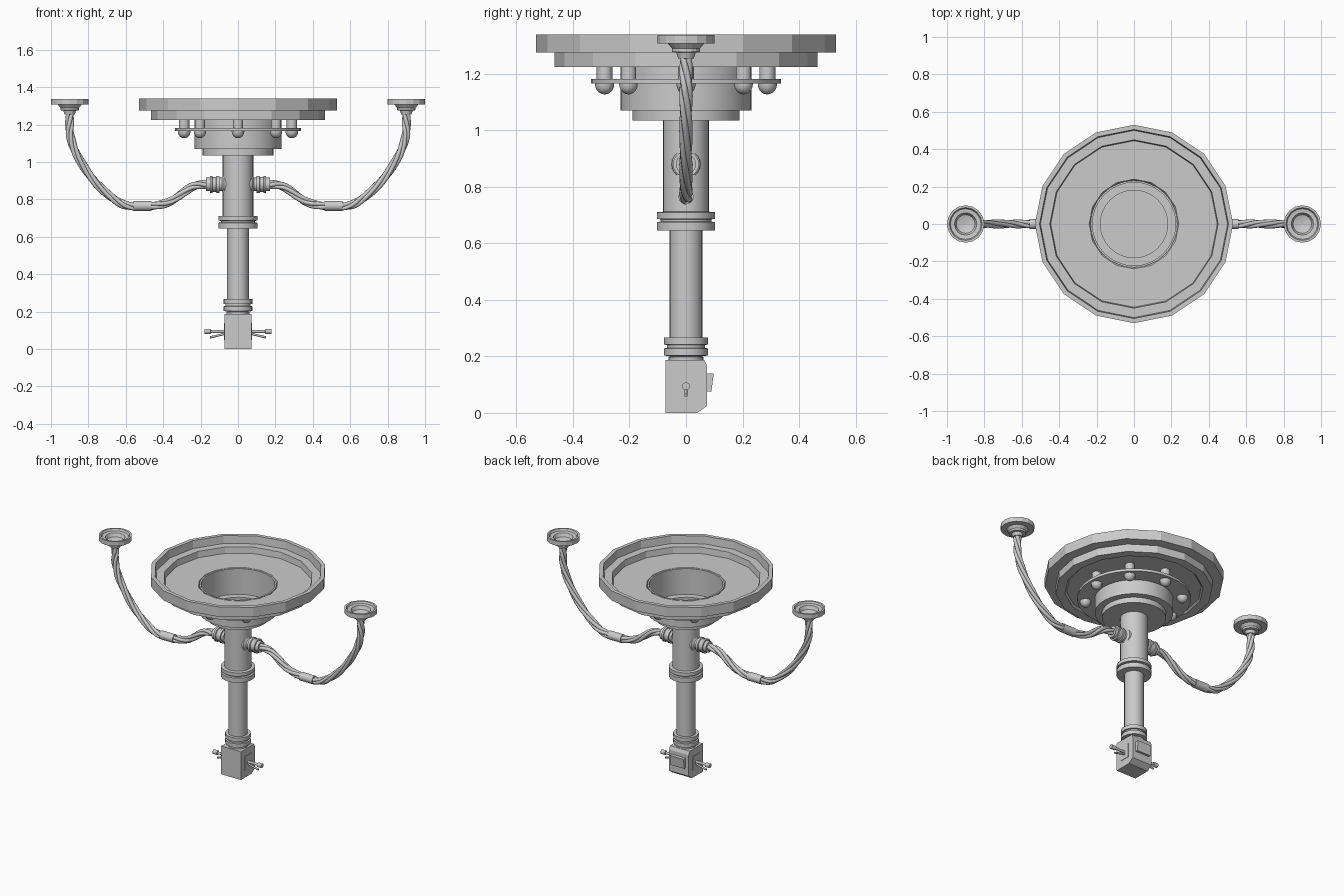
import bpy, bmesh, math
from mathutils import Vector, Matrix

if "Cube" in bpy.data.objects:
    bpy.data.objects.remove(bpy.data.objects["Cube"])


def finish(name, bm, smooth=True):
    bmesh.ops.recalc_face_normals(bm, faces=bm.faces)
    me = bpy.data.meshes.new(name)
    bm.to_mesh(me)
    bm.free()
    ob = bpy.data.objects.new(name, me)
    bpy.context.collection.objects.link(ob)
    if smooth:
        bpy.ops.object.select_all(action='DESELECT')
        ob.select_set(True)
        bpy.context.view_layer.objects.active = ob
        bpy.ops.object.shade_smooth_by_angle(angle=math.radians(31))
    return ob


def lathe(name, profile, seg=24, closed=False, smooth=True, matrix=None):
    """Revolve (radius, height) points about z; radius 0 closes on the axis."""
    bm = bmesh.new()
    rings = []
    for r, z in profile:
        if r == 0:
            rings.append([bm.verts.new((0, 0, z))] * seg)
        else:
            rings.append([bm.verts.new((r * math.cos(2 * math.pi * i / seg),
                                        r * math.sin(2 * math.pi * i / seg), z)) for i in range(seg)])
    pairs = list(zip(rings, rings[1:]))
    if closed:
        pairs.append((rings[-1], rings[0]))
    for a, b in pairs:
        for i in range(seg):
            j = (i + 1) % seg
            quad = list(dict.fromkeys((a[i], a[j], b[j], b[i])))
            if len(quad) > 2:
                bm.faces.new(quad)
    if matrix:
        bm.transform(matrix)
    return finish(name, bm, smooth)


def prism(name, outline, x0, x1):
    """Extrude a (y, z) outline along x."""
    bm = bmesh.new()
    a = [bm.verts.new((x0, y, z)) for y, z in outline]
    b = [bm.verts.new((x1, y, z)) for y, z in outline]
    bm.faces.new(a)
    bm.faces.new(b)
    for i in range(len(a)):
        j = (i + 1) % len(a)
        bm.faces.new((a[i], a[j], b[j], b[i]))
    return finish(name, bm, False)


def tube(name, points, radius):
    cu = bpy.data.curves.new(name, 'CURVE')
    cu.dimensions = '3D'
    cu.bevel_depth = radius
    cu.bevel_resolution = 2
    cu.use_fill_caps = True
    sp = cu.splines.new('POLY')
    sp.points.add(len(points) - 1)
    for p, co in zip(sp.points, points):
        p.co = (*co, 1)
    ob = bpy.data.objects.new(name, cu)
    bpy.context.collection.objects.link(ob)
    bpy.ops.object.select_all(action='DESELECT')
    ob.select_set(True)
    bpy.context.view_layer.objects.active = ob
    bpy.ops.object.convert(target='MESH')
    bpy.ops.object.shade_smooth_by_angle(angle=math.radians(50))
    return ob


# Stepped sixteen-sided basin
lathe("basin_rim", [(.23, 1.235), (.40, 1.235), (.41, 1.225), (.465, 1.225), (.465, 1.275), (.53, 1.275),
                    (.53, 1.34), (.505, 1.34), (.50, 1.29), (.45, 1.29), (.445, 1.25), (.24, 1.25)],
      16, closed=True, smooth=False)
# Round well under the basin
lathe("basin_well", [(0, 1.035), (.19, 1.035), (.19, 1.07), (.232, 1.07), (.232, 1.25), (.222, 1.25),
                     (.222, 1.08), (.18, 1.08), (.18, 1.045), (0, 1.045)], 32)
# Bolt ring and its eight dome-ended bolts
lathe("bolt_ring", [(.225, 1.165), (.337, 1.165), (.337, 1.182), (.225, 1.182)], 32, closed=True)
dome = [(.034 * math.sin(t * math.pi / 10), 1.163 - .036 * math.cos(t * math.pi / 10)) for t in range(6)]
for k in range(8):
    m = Matrix.Rotation(k * math.pi / 4, 4, 'Z') @ Matrix.Translation((.288, 0, 0))
    lathe("bolt", dome + [(.034, 1.17), (.028, 1.17), (.028, 1.236), (0, 1.236)], 12, matrix=m)

# Column with two double flanges
lathe("column", [(0, .18), (.062, .18), (.062, .197), (.055, .2), (.077, .203), (.077, .228), (.068, .23),
                 (.068, .24), (.077, .242), (.077, .267), (.058, .267), (.058, .645), (.103, .645),
                 (.103, .675), (.09, .677), (.09, .685), (.103, .687), (.103, .71), (.082, .712),
                 (.082, 1.05), (0, 1.05)], 24)

# Base block with chamfered back edge and slanted plate behind
prism("base_block", [(-.073, 0), (.04, 0), (.075, .025), (.075, .165), (.065, .187), (-.073, .187)], -.072, .072)
prism("back_plate", [(.07, .075), (.09, .075), (.098, .14), (.07, .14)], -.05, .05)

# Twisted arm path, in x and z
path = [Vector(p) for p in ((.12, .88), (.18, .88), (.25, .865), (.36, .79), (.46, .765), (.58, .765), (.66, .80),
                            (.77, .90), (.86, 1.035), (.897, 1.14), (.90, 1.22), (.90, 1.28))]


def on_path(u):
    """Catmull-Rom point on the arm path, u from 0 to 1."""
    s = u * (len(path) - 1)
    i = min(int(s), len(path) - 2)
    t = s - i
    p0, p1, p2, p3 = (path[max(0, min(len(path) - 1, i + k))] for k in (-1, 0, 1, 2))
    return .5 * (2 * p1 + (p2 - p0) * t + (2 * p0 - 5 * p1 + 4 * p2 - p3) * t * t
                 + (3 * p1 - p0 - 3 * p2 + p3) * t ** 3)


STEPS, STRANDS, TURNS = 60, 4, 2.5
for side in (1, -1):
    along = Matrix.Rotation(side * math.pi / 2, 4, 'Y')
    # Arm strands wound about the path
    for k in range(STRANDS):
        pts = []
        for n in range(STEPS + 1):
            u = n / STEPS
            c = on_path(u)
            d = (on_path(min(1, u + .005)) - on_path(max(0, u - .005))).normalized()
            a = 2 * math.pi * (k / STRANDS + TURNS * u)
            o = .0125 * math.cos(a)
            pts.append((side * (c.x - d.y * o), .0125 * math.sin(a), c.y + d.x * o))
        tube("arm_strand", pts, .0115)
    # Arm socket on the column and sleeve at the lowest point
    lathe("arm_socket", [(0, .06), (.052, .06), (.05, .075), (.036, .085), (.036, .1), (.046, .1), (.046, .115),
                         (.04, .118), (.04, .135), (.046, .138), (.046, .15), (.036, .15), (.036, .17), (0, .17)],
          20, matrix=Matrix.Translation((0, 0, .88)) @ along)
    lathe("arm_sleeve", [(0, .463), (.027, .463), (.027, .56), (0, .56)], 16,
          matrix=Matrix.Translation((0, 0, .765)) @ along)
    # Dished cup on the arm's end
    lathe("arm_cup", [(0, 1.255), (.028, 1.255), (.034, 1.275), (.05, 1.277), (.05, 1.29), (.064, 1.307),
                      (.1, 1.307), (.1, 1.337), (.088, 1.337), (.082, 1.325), (.06, 1.322), (.05, 1.30),
                      (.03, 1.295), (0, 1.29)], 16, smooth=False,
          matrix=Matrix.Translation((side * .9, 0, 0)))
    # Side plate, tap handle and small lever on the base block
    prism("side_plate", [(-.035, .048), (.035, .048), (.035, .14), (-.035, .14)], side * .068, side * .075)
    lathe("tap_handle", [(0, .07), (.008, .07), (.008, .145), (.014, .147), (.014, .178), (0, .178)], 12,
          matrix=Matrix.Translation((0, 0, .094)) @ along)
    tube("tap_lever", [(side * .07, 0, .082), (side * .1, 0, .074), (side * .15, 0, .062)], .006)
